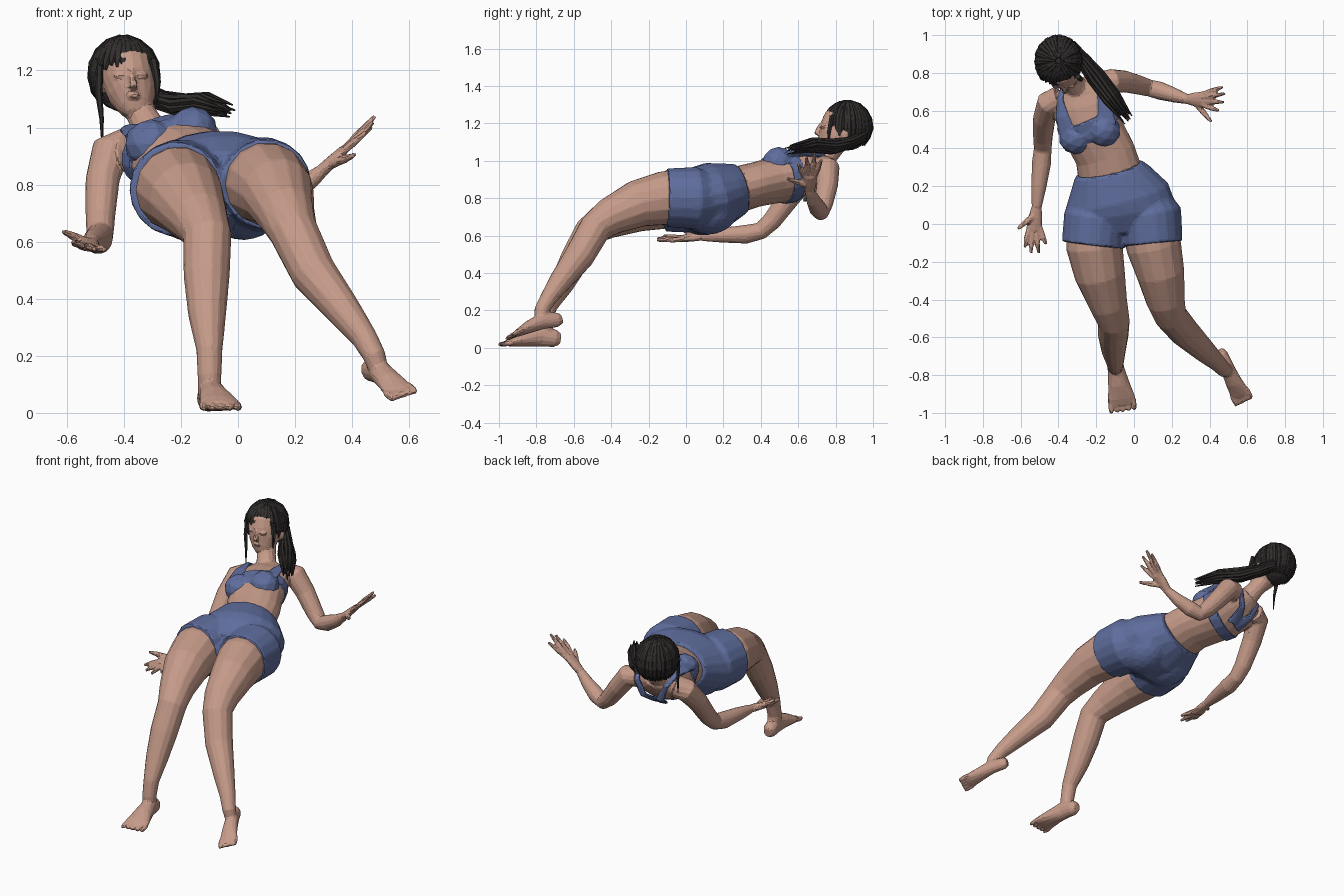
import bpy, bmesh, math, random
from mathutils import Vector as V, Matrix

random.seed(3)

def mat(name, col):
    m = bpy.data.materials.new(name)
    m.diffuse_color = (*col, 1)
    return m

SKIN = mat("skin", (.56, .325, .25))
BLUE = mat("blue cloth", (.115, .155, .34))
HAIR = mat("black hair", (.03, .026, .025))

def loft(bm, rings, lat=(1, 0, 0), n=14):
    """Closed tube through rings (x, y, z, half width[, half depth]); lat is the width direction."""
    pts, loops = [V(r[:3]) for r in rings], []
    for i, r in enumerate(rings):
        t = (pts[min(i + 1, len(pts) - 1)] - pts[max(i - 1, 0)]).normalized()
        s = V(lat)
        s = (s - t * s.dot(t)).normalized()
        u = s.cross(t)
        a, b = r[3], r[-1]
        loops.append([bm.verts.new(pts[i] + s * a * math.cos(k * math.tau / n)
                                   + u * b * math.sin(k * math.tau / n)) for k in range(n)])
    for p, q in zip(loops, loops[1:]):
        for k in range(n):
            bm.faces.new((p[k], p[(k + 1) % n], q[(k + 1) % n], q[k]))
    bm.faces.new(loops[0][::-1])
    bm.faces.new(loops[-1])

def ball(bm, c, r, sub=2):
    bmesh.ops.create_icosphere(bm, subdivisions=sub, radius=1,
                               matrix=Matrix.Translation(c) @ Matrix.Diagonal((*r, 1)))

def finish(bm, name, material, voxel=None, ratio=.06, smooth=3):
    """Make the object; with a voxel size its parts are fused and cut down to facets."""
    bmesh.ops.recalc_face_normals(bm, faces=bm.faces)
    me = bpy.data.meshes.new(name)
    bm.to_mesh(me)
    bm.free()
    ob = bpy.data.objects.new(name, me)
    bpy.context.collection.objects.link(ob)
    me.materials.append(material)
    if voxel:
        m = ob.modifiers.new("fuse", 'REMESH')
        m.mode, m.voxel_size = 'VOXEL', voxel
        m = ob.modifiers.new("soften", 'SMOOTH')
        m.factor, m.iterations = .5, smooth
        m = ob.modifiers.new("facets", 'DECIMATE')
        m.ratio = ratio
    return ob

def hand(bm, wrist, knuckle, lat, tips, thumb):
    w, k, l = V(wrist), V(knuckle), V(lat).normalized()
    loft(bm, [(*w, .027, .023), (*w.lerp(k, .45), .038, .022), (*k, .043, .018)], lat)
    for i, tip in enumerate(tips):
        b = k + l * (i - 1.5) * .022
        t = V(tip)
        loft(bm, [(*b.lerp(w, .2), .013), (*b.lerp(t, .5), .0145), (*t, .009)], lat, 8)
    b, t = w.lerp(k, .3), V(thumb)
    loft(bm, [(*b, .018), (*b.lerp(t, .6), .016), (*t, .009)], lat, 8)

def foot(bm, rings, lat, toe):
    loft(bm, rings, lat)
    c, l, d, w = V(rings[-1][:3]), V(lat).normalized(), V(toe), rings[-1][3]
    for i in range(5):
        b = c + l * w * (i - 2) * .43
        loft(bm, [(*(b - d * .5), .014), (*(b + d * .6), .014), (*(b + d), .008)], lat, 8)

CHEST, HIP = (.9, .36, .24), (.95, .22, .08)

# body: torso, neck
bm = bmesh.new()
loft(bm, [(-.132, .29, .85, .172, .122), (-.153, .37, .872, .165, .118), (-.20, .46, .893, .165, .122),
          (-.245, .56, .912, .17, .128), (-.275, .65, .935, .168, .105), (-.29, .71, .96, .13, .075),
          (-.305, .745, .985, .065, .052)], CHEST, 18)
loft(bm, [(-.29, .70, .96, .065), (-.33, .76, 1.03, .054), (-.375, .83, 1.12, .055)])

# head, from chin to crown, with nose, lips, lids and ears
loft(bm, [(-.355, .735, 1.05, .03, .026), (-.36, .757, 1.07, .06, .055), (-.37, .79, 1.115, .086, .09),
          (-.382, .82, 1.165, .095, .108), (-.392, .842, 1.225, .097, .104),
          (-.398, .86, 1.275, .07, .07), (-.40, .86, 1.295, .03, .03)], n=18)
loft(bm, [(-.375, .722, 1.20, .009), (-.368, .704, 1.165, .012), (-.366, .695, 1.148, .016, .013),
          (-.367, .715, 1.14, .012)], n=8)
ball(bm, (-.363, .708, 1.112), (.022, .011, .011))
for sx in (-1, 1):
    ball(bm, (-.375 + sx * .04, .733, 1.182), (.022, .018, .01))
    ball(bm, (-.383 + sx * .10, .85, 1.14), (.012, .022, .034))

# body: legs
loft(bm, [(-.205, -.04, .785, .153), (-.21, -.12, .783, .150), (-.18, -.27, .75, .134), (-.135, -.43, .68, .102),
          (-.107, -.515, .62, .085), (-.11, -.59, .48, .081), (-.108, -.665, .34, .066),
          (-.10, -.735, .22, .046), (-.10, -.755, .13, .042), (-.10, -.75, .06, .04)])
loft(bm, [(.09, -.04, .803, .15), (.105, -.12, .80, .146), (.14, -.26, .77, .128), (.168, -.41, .70, .102),
          (.193, -.485, .64, .087), (.265, -.57, .49, .081), (.365, -.665, .365, .063),
          (.442, -.735, .265, .046), (.478, -.772, .20, .04), (.495, -.775, .145, .034)])

# body: feet
foot(bm, [(-.11, -.672, .045, .026, .03), (-.105, -.70, .05, .04, .047), (-.095, -.77, .063, .045, .058),
          (-.08, -.85, .05, .058, .045), (-.067, -.92, .034, .074, .028), (-.062, -.955, .024, .072, .018)],
     (1, .15, 0), (.004, -.04, -.008))
foot(bm, [(.452, -.668, .155, .024, .028), (.463, -.69, .15, .034, .04), (.495, -.765, .145, .038, .045),
          (.53, -.84, .112, .046, .034), (.557, -.89, .085, .054, .022), (.567, -.91, .075, .052, .016)],
     (.85, .42, .28), (.017, -.034, -.015))

# body: arms and hands
loft(bm, [(-.39, .665, .93, .07), (-.45, .64, .912, .068), (-.475, .56, .815, .06), (-.483, .46, .68, .052),
          (-.483, .40, .625, .047), (-.49, .32, .607, .051), (-.505, .19, .602, .04), (-.515, .09, .597, .027)])
hand(bm, (-.515, .09, .597), (-.53, -.03, .583), (1, .1, -.15),
     [(-.578, -.125, .60), (-.545, -.155, .585), (-.505, -.155, .575), (-.465, -.11, .573)], (-.615, -.025, .637))
loft(bm, [(-.18, .74, .965, .065), (-.12, .755, .96, .066), (-.05, .755, .87, .058), (.03, .735, .77, .051),
          (.08, .72, .725, .045), (.14, .705, .745, .048), (.22, .68, .79, .038), (.285, .66, .84, .026)], (0, 1, 0))
hand(bm, (.285, .66, .84), (.37, .66, .92), (.05, 1, .1),
     [(.45, .60, .985), (.475, .645, 1.02), (.48, .69, 1.04), (.47, .725, 1.005)], (.41, .54, .905))
finish(bm, "body", SKIN, .007, .055)

# shorts: hips, two leg sleeves and seat
bm = bmesh.new()
loft(bm, [(-.132, .29, .85, .186, .136), (-.12, .24, .838, .22, .154), (-.09, .15, .808, .28, .186),
          (-.07, .05, .79, .30, .18), (-.055, -.06, .80, .18, .115)], HIP, 20)
loft(bm, [(-.16, .16, .79, .12), (-.20, .03, .787, .173), (-.217, -.112, .785, .166)], (1, .05, 0), 18)
loft(bm, [(.04, .17, .80, .12), (.085, .05, .80, .168), (.10, -.105, .803, .158)], (1, .05, 0), 18)
for c in ((-.165, .09, .757), (.02, .12, .762)):
    ball(bm, c, (.15, .17, .157), 3)
finish(bm, "shorts", BLUE, .009, .05, 6)

# top: cups with a bridge, band and straps
bm = bmesh.new()
ball(bm, (-.305, .455, .942), (.094, .088, .088))
ball(bm, (-.16, .495, .987), (.09, .09, .088))
ball(bm, (-.235, .485, .965), (.08, .075, .07))
loft(bm, [(-.222, .51, .902, .175, .134), (-.25, .57, .914, .178, .136)], CHEST, 18)
loft(bm, [(-.345, .49, .985, .06, .02), (-.38, .57, .997, .04, .015), (-.392, .66, .998, .02, .012),
          (-.37, .735, .95, .02, .012), (-.325, .73, .85, .025, .012), (-.27, .64, .795, .05, .014)], CHEST, 8)
loft(bm, [(-.15, .53, 1.03, .06, .02), (-.155, .63, 1.04, .04, .015), (-.18, .73, 1.03, .02, .012),
          (-.20, .785, .97, .02, .012), (-.23, .76, .87, .025, .012), (-.24, .66, .805, .05, .014)], CHEST, 8)
finish(bm, "crop_top", BLUE, .007, .07, 3)

# hair cap, open over the face
HC, HR = V((-.40, .864, 1.185)), (.118, .128, .13)
bm = bmesh.new()
ball(bm, HC, HR, 3)
gone = [f for f in bm.faces if (c := f.calc_center_median()).y < .825 and c.z < 1.225]
bmesh.ops.delete(bm, geom=gone, context='FACES')
finish(bm, "hair_cap", HAIR)

# hair locks running from the crown down, short and close-set at the fringe
bm = bmesh.new()
N = 34
for i in range(N):
    az = math.tau * i / N + random.uniform(-.05, .05)
    d = V((math.sin(az), -math.cos(az), 0))
    front = -d.y > .66
    low = random.uniform(1.3, 1.5) if front else 2.42 - .4 * max(0, -d.y)
    rings = []
    for j in range(7):
        th = .12 + (low - .12) * j / 6
        k = 1.02 + random.uniform(-.012, .022)
        p = HC + V((d.x * math.sin(th) * HR[0], d.y * math.sin(th) * HR[1], math.cos(th) * HR[2])) * k
        rings.append((*p, (.006, .012, .016, .018, .018, .015, .005)[j], .008))
    loft(bm, rings, (math.cos(az), math.sin(az), 0), 6)
# long lock by the right cheek, short one by the left
loft(bm, [(-.485, .79, 1.24, .014), (-.488, .775, 1.12, .013), (-.478, .765, 1.03, .008), (-.476, .76, .945, .003)], n=6)
loft(bm, [(-.297, .78, 1.24, .014), (-.282, .765, 1.16, .012), (-.284, .76, 1.09, .003)], n=6)
finish(bm, "hair_locks", HAIR)

# ponytail over the left shoulder, made of wavy strands
bm = bmesh.new()
path = [(-.34, .94, 1.13), (-.27, .87, 1.095), (-.20, .78, 1.075), (-.12, .67, 1.085), (-.03, .55, 1.06)]
loft(bm, [(*p, r, r * .8) for p, r in zip(path, (.04, .034, .042, .036, .006))], (.8, .6, 0), 10)
for i in range(11):
    a = math.tau * i / 11
    o = V((math.cos(a) * .75, math.cos(a) * .6, math.sin(a) * .8))
    end = random.uniform(-.05, .015)
    rings = []
    for j, p in enumerate(path):
        q = V(p) + o * (.03, .028, .04, .038, .026)[j] * random.uniform(.8, 1.15)
        q += V((.7, -.9, -.1)) * (end if j == 4 else 0)
        rings.append((*q, (.012, .013, .015, .013, .003)[j]))
    loft(bm, rings, (.8, .6, 0), 6)
finish(bm, "ponytail", HAIR)
